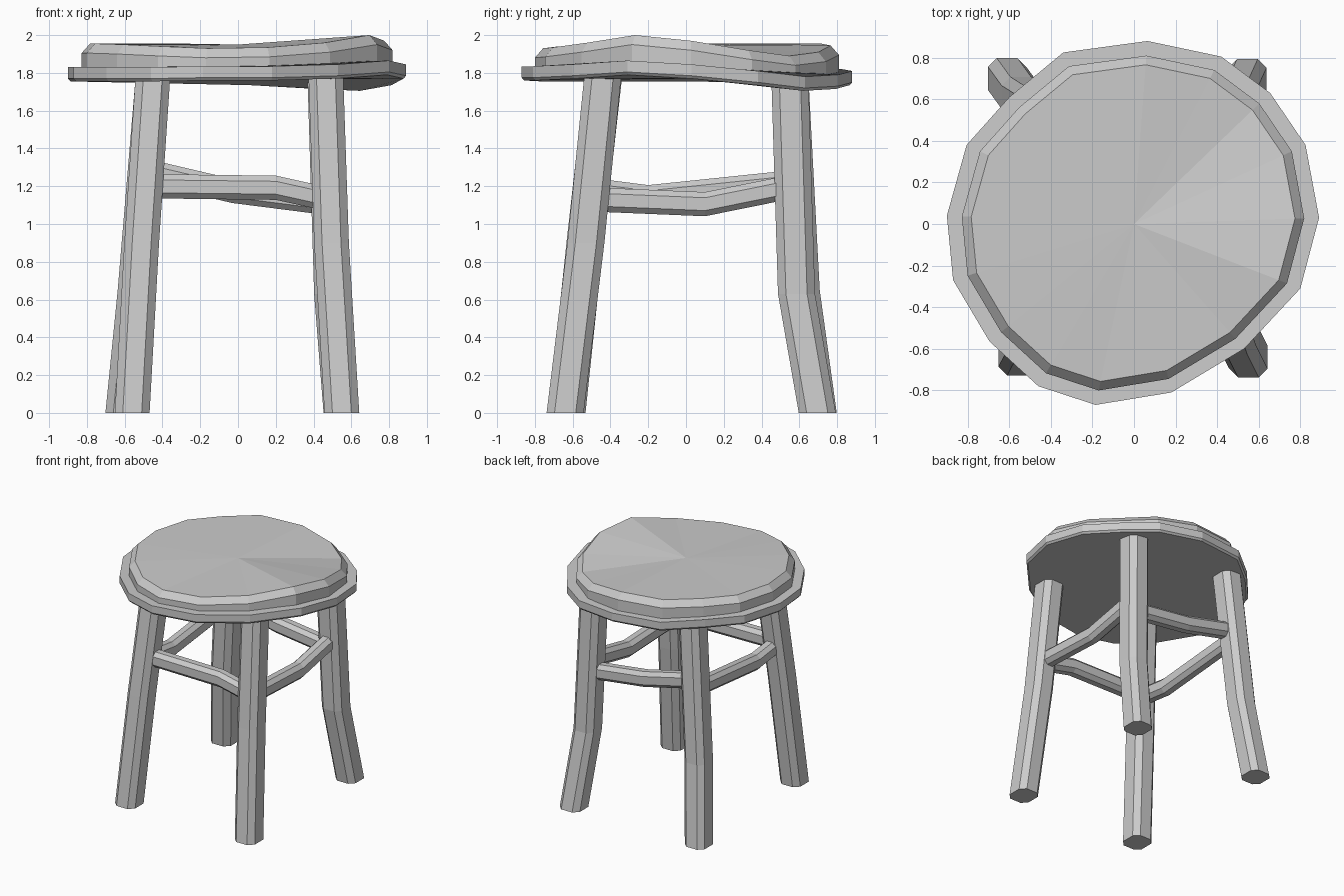
import bpy
from mathutils import Vector

if "Cube" in bpy.data.objects:
    bpy.data.objects.remove(bpy.data.objects["Cube"])


def loft(name, rings, centre_z=None):
    """Join matching rings into a capped solid; optional fan centre on the last ring."""
    n = len(rings[0])
    verts = [tuple(p) for r in rings for p in r]
    faces = []
    for k in range(len(rings) - 1):
        for i in range(n):
            j = (i + 1) % n
            faces.append((k * n + i, k * n + j, (k + 1) * n + j, (k + 1) * n + i))
    last = (len(rings) - 1) * n
    faces.append(tuple(reversed(range(n))))
    if centre_z is None:
        faces.append(tuple(range(last, last + n)))
    else:
        verts.append((0, 0, centre_z))
        faces += [(last + i, last + (i + 1) % n, last + n) for i in range(n)]
    me = bpy.data.meshes.new(name)
    me.from_pydata(verts, [], faces)
    ob = bpy.data.objects.new(name, me)
    bpy.context.collection.objects.link(ob)
    return ob


def chamfered(a, b, c):
    """Rectangle of half sizes a, b with corners cut by c."""
    return [(a, -b + c), (a, b - c), (a - c, b), (-a + c, b),
            (-a, b - c), (-a, -b + c), (-a + c, -b), (a - c, -b)]


def sweep(name, path, u, v, profile):
    u, v = Vector(u), Vector(v)
    return loft(name, [[Vector(p) + u * s + v * t for s, t in profile] for p in path])


# Seat outline, counter-clockwise: x, y, height of top edge, height of rim top
outline = [
    (.89, .03, 1.97, 1.845), (.825, .38, 1.92, 1.81), (.655, .63, 1.89, 1.78),
    (.42, .805, 1.91, 1.79), (.065, .88, 1.945, 1.81), (-.34, .825, 1.955, 1.82),
    (-.60, .61, 1.955, 1.83), (-.805, .38, 1.955, 1.83), (-.90, .04, 1.955, 1.83),
    (-.87, -.27, 1.955, 1.83), (-.695, -.565, 1.95, 1.83), (-.46, -.78, 1.94, 1.83),
    (-.185, -.87, 1.93, 1.835), (.18, -.81, 1.935, 1.835), (.53, -.60, 1.96, 1.845),
    (.80, -.31, 2.0, 1.865)]


def top_ring(scale, drop):
    return [(x * scale, y * scale, t - drop) for x, y, t, r in outline]


def rim_ring(scale, drop):
    return [(x * scale, y * scale, r - drop) for x, y, t, r in outline]


# Lower rim and raised seat top
loft("seat_rim", [rim_ring(.985, .075), rim_ring(1, .06), rim_ring(1, 0)])
loft("seat_top", [rim_ring(.92, .03), top_ring(.92, .05), top_ring(.87, 0)], 1.95)

# Legs: top, bend, foot
legs = {
    "front_left_leg": [(-.56, -.63, 0), (-.51, -.535, .9), (-.45, -.435, 1.79)],
    "front_right_leg": [(.55, -.64, 0), (.495, -.53, .9), (.465, -.44, 1.79)],
    "back_left_leg": [(-.61, .70, 0), (-.545, .61, .65), (-.45, .55, 1.78)],
    "back_right_leg": [(.545, .695, 0), (.495, .585, .63), (.46, .55, 1.77)],
}
for name, path in legs.items():
    sweep(name, path, (1, 0, 0), (0, 1, 0), chamfered(.092, .098, .042))

# Stretchers, each slightly crooked
bar = chamfered(.055, .064, .03)
sweep("front_stretcher", [(-.49, -.50, 1.2), (.2, -.50, 1.192), (.48, -.50, 1.13)],
      (0, 1, 0), (0, 0, 1), bar)
sweep("back_stretcher", [(-.50, .57, 1.285), (-.03, .57, 1.175), (.48, .57, 1.11)],
      (0, 1, 0), (0, 0, 1), bar)
sweep("right_stretcher", [(.48, .57, 1.2), (.48, .1, 1.105), (.48, -.50, 1.13)],
      (1, 0, 0), (0, 0, 1), bar)
sweep("left_stretcher", [(-.50, .57, 1.222), (-.49, -.2, 1.142), (-.49, -.50, 1.18)],
      (1, 0, 0), (0, 0, 1), bar)

# Consistent outward normals
import bmesh
for ob in bpy.context.collection.objects:
    bm = bmesh.new()
    bm.from_mesh(ob.data)
    bmesh.ops.recalc_face_normals(bm, faces=bm.faces)
    bm.to_mesh(ob.data)
    bm.free()
